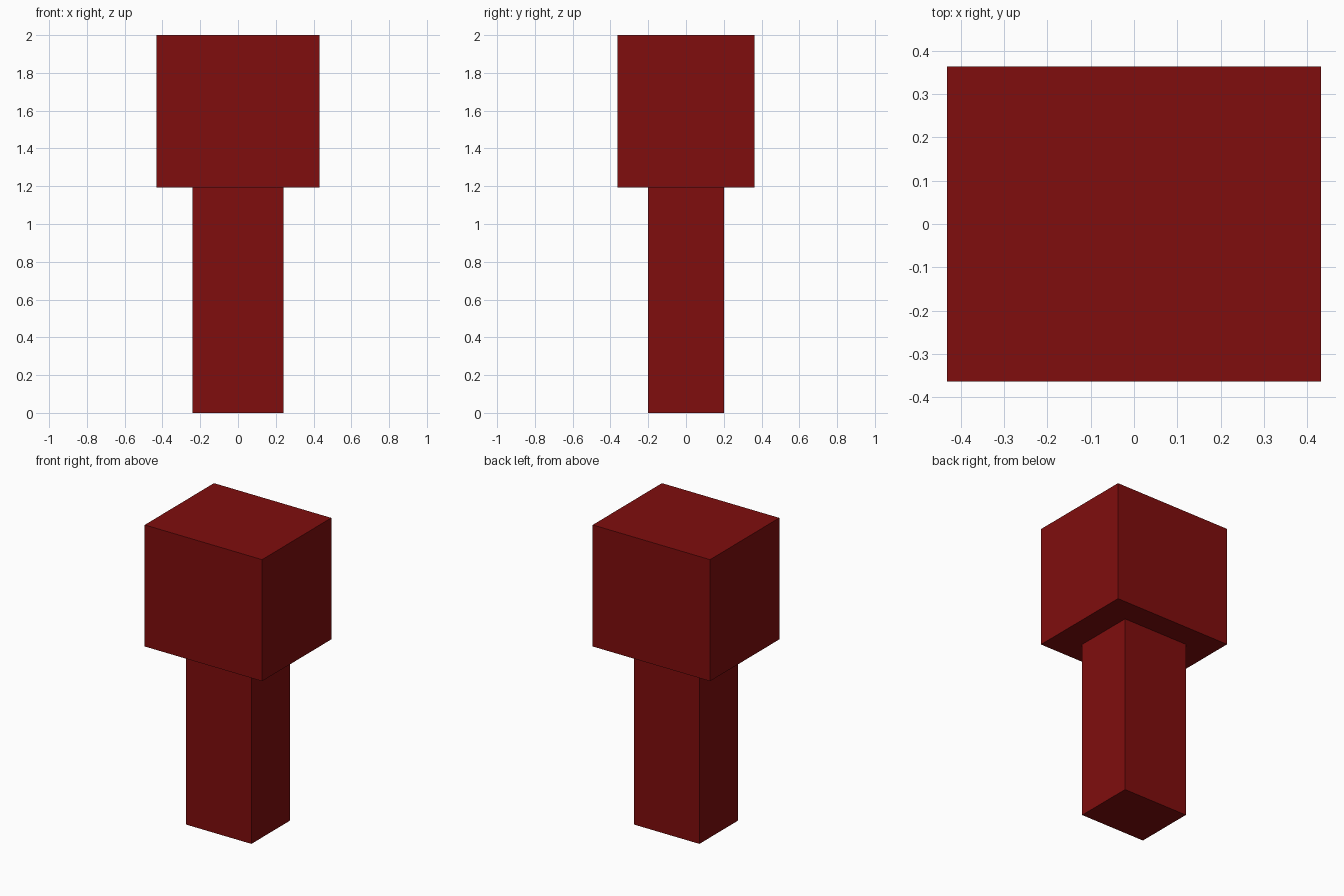
import bpy

if "Cube" in bpy.data.objects:
    bpy.data.objects.remove(bpy.data.objects["Cube"])

# Shared dark red finish
red = bpy.data.materials.new("dark_red")
red.diffuse_color = (0.214, 0.004, 0.004, 1.0)
red.use_nodes = True
red.node_tree.nodes["Principled BSDF"].inputs["Base Color"].default_value = red.diffuse_color


def box(name, width, depth, z0, z1):
    bpy.ops.mesh.primitive_cube_add(size=1, location=(0, 0, (z0 + z1) / 2))
    obj = bpy.context.object
    obj.name = name
    obj.scale = (width, depth, z1 - z0)
    bpy.ops.object.transform_apply(location=False, rotation=False, scale=True)
    obj.data.materials.append(red)
    return obj


JOINT_Z = 1.193

# Narrow post standing on the ground
box("post", 0.48, 0.404, 0.0, JOINT_Z)

# Wide block on top of the post
box("head_block", 0.862, 0.726, JOINT_Z, 2.0)
